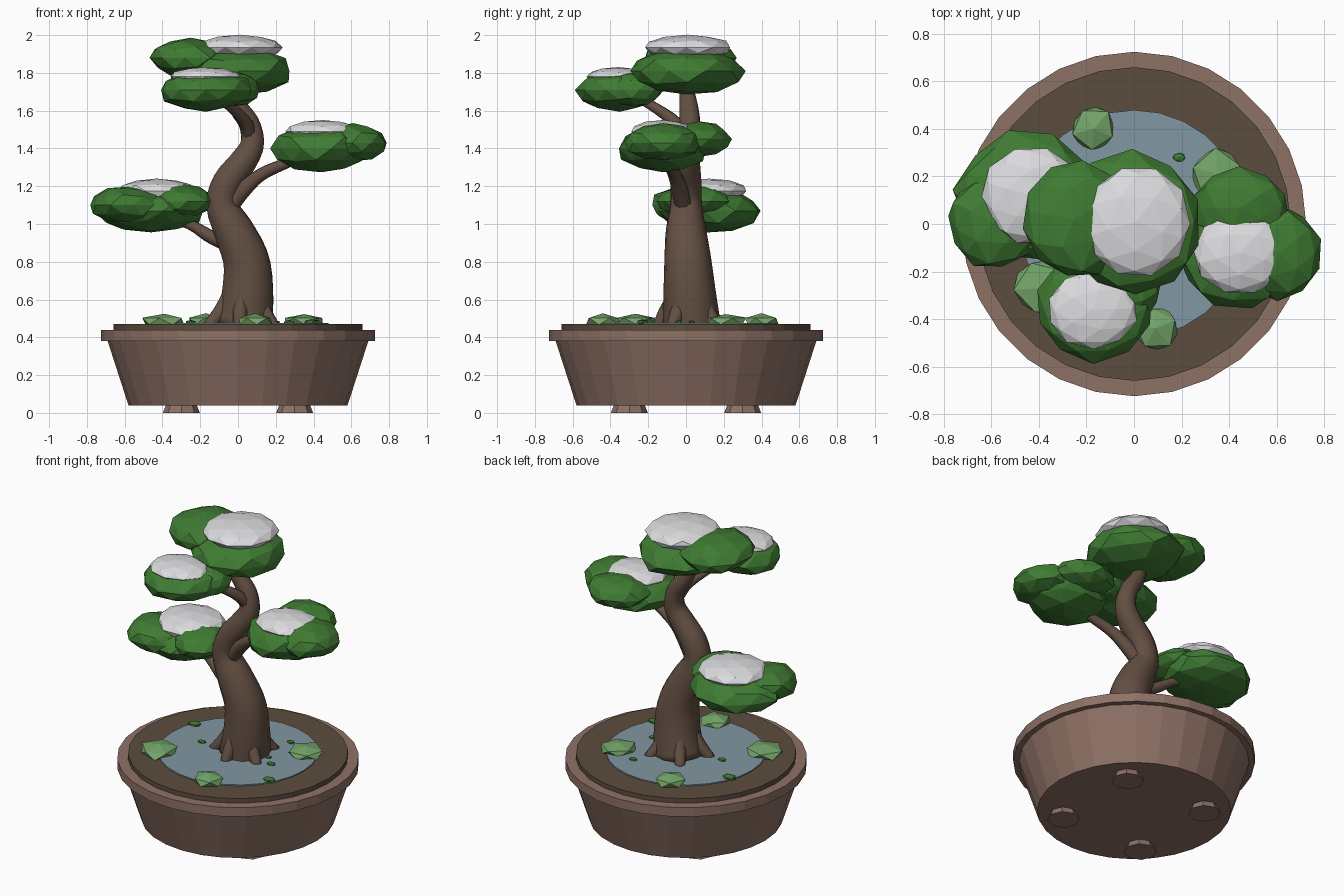
import bpy, bmesh, math, random
from mathutils import Vector

if "Cube" in bpy.data.objects:
    bpy.data.objects.remove(bpy.data.objects["Cube"])

random.seed(4)


def material(name, rgb):
    m = bpy.data.materials.new(name)
    m.diffuse_color = (*rgb, 1)
    m.use_nodes = True
    m.node_tree.nodes["Principled BSDF"].inputs["Base Color"].default_value = m.diffuse_color
    return m


CLAY = material("clay", (0.27, 0.165, 0.13))
SOIL = material("soil", (0.107, 0.072, 0.048))
WATER = material("water", (0.22, 0.31, 0.36))
BARK = material("bark", (0.125, 0.078, 0.055))
LEAF = material("leaf_green", (0.05, 0.2, 0.033))
MOSS = material("moss_green", (0.17, 0.37, 0.14))
SNOW = material("snow", (0.72, 0.72, 0.74))


def finish(bm, name, mat, smooth=False):
    bmesh.ops.recalc_face_normals(bm, faces=bm.faces[:])
    me = bpy.data.meshes.new(name)
    bm.to_mesh(me)
    bm.free()
    me.materials.append(mat)
    for p in me.polygons:
        p.use_smooth = smooth
    ob = bpy.data.objects.new(name, me)
    bpy.context.collection.objects.link(ob)
    return ob


def lathe(name, mat, profile, sides, centre=(0, 0)):
    """Closed solid turned from (radius, z) points, capped at both ends."""
    bm = bmesh.new()
    rings = []
    for r, z in profile:
        rings.append([bm.verts.new((centre[0] + r * math.sin(2 * math.pi * i / sides),
                                    centre[1] + r * math.cos(2 * math.pi * i / sides), z))
                      for i in range(sides)])
    for a, b in zip(rings, rings[1:]):
        for i in range(sides):
            j = (i + 1) % sides
            bm.faces.new((a[i], a[j], b[j], b[i]))
    bm.faces.new(rings[0])
    bm.faces.new(rings[-1])
    return finish(bm, name, mat)


def spline(pts, t):
    """Catmull-Rom sample over tuples of x, y, z, radius."""
    n = len(pts) - 1
    k = min(int(t * n), n - 1)
    u = t * n - k
    p0, p1, p2, p3 = (Vector(pts[min(max(k + d, 0), n)]) for d in (-1, 0, 1, 2))
    return 0.5 * (2 * p1 + (p2 - p0) * u + (2 * p0 - 5 * p1 + 4 * p2 - p3) * u * u
                  + (3 * p1 - p0 - 3 * p2 + p3) * u ** 3)


def tube(name, pts, steps, sides):
    bm = bmesh.new()
    samples = [spline(pts, i / steps) for i in range(steps + 1)]
    rings = []
    side = Vector((1, 0.2, 0))
    for i, s in enumerate(samples):
        tan = (samples[min(i + 1, steps)] - samples[max(i - 1, 0)]).to_3d().normalized()
        side = (side - tan * side.dot(tan)).normalized()
        up = tan.cross(side)
        rings.append([bm.verts.new(s.to_3d() + s.w * (side * math.cos(a) + up * math.sin(a)))
                      for a in (2 * math.pi * k / sides for k in range(sides))])
    for a, b in zip(rings, rings[1:]):
        for k in range(sides):
            j = (k + 1) % sides
            bm.faces.new((a[k], a[j], b[j], b[k]))
    bm.faces.new(rings[0])
    bm.faces.new(rings[-1])
    return finish(bm, name, BARK, True)


def blob(name, mat, centre, radii, detail=2, jitter=0.06):
    """Flattened faceted ball with slightly uneven corners."""
    bm = bmesh.new()
    bmesh.ops.create_icosphere(bm, subdivisions=detail, radius=1)
    turn = random.uniform(0, 6.28)
    for v in bm.verts:
        p = v.co * random.uniform(1 - jitter, 1 + jitter)
        x = p.x * math.cos(turn) - p.y * math.sin(turn)
        y = p.x * math.sin(turn) + p.y * math.cos(turn)
        v.co = Vector((x * radii[0], y * radii[1], p.z * radii[2])) + Vector(centre)
    return finish(bm, name, mat)


# Pot with overhanging rim, soil, water and feet
lathe("pot", CLAY, [(0.58, 0.04), (0.69, 0.38), (0.725, 0.38), (0.725, 0.44), (0.6, 0.44)], 28)
lathe("soil", SOIL, [(0.66, 0.42), (0.66, 0.47)], 28)
lathe("water", WATER, [(0.48, 0.465), (0.48, 0.477)], 28)
for sx in (-1, 1):
    for sy in (-1, 1):
        lathe("foot", CLAY, [(0.098, 0), (0.08, 0.045)], 8, (0.3 * sx, 0.3 * sy))

# Trunk, roots and branches
tube("trunk", [(0.03, 0.03, 0.46, 0.155), (0.05, 0.02, 0.62, 0.14), (0.045, 0.01, 0.8, 0.125),
               (-0.02, 0, 0.96, 0.108), (-0.085, 0, 1.1, 0.085), (-0.055, 0, 1.22, 0.082),
               (0.02, 0, 1.32, 0.075), (0.075, 0.01, 1.42, 0.064), (0.06, 0.02, 1.53, 0.056),
               (0.0, 0.015, 1.62, 0.05), (-0.06, 0.0, 1.74, 0.035)], 32, 14)
for ang, reach in ((195, 0.2), (262, 0.17), (330, 0.19), (50, 0.2), (125, 0.2)):
    c, s = math.cos(math.radians(ang)), math.sin(math.radians(ang))
    tube("root", [(0.03 + 0.09 * c, 0.02 + 0.09 * s, 0.62, 0.03),
                  (0.03 + 0.13 * c, 0.02 + 0.13 * s, 0.53, 0.04),
                  (0.03 + reach * c, 0.02 + reach * s, 0.455, 0.03)], 6, 8)
tube("right_branch", [(-0.07, 0, 1.05, 0.045), (0.02, -0.03, 1.17, 0.045), (0.12, -0.06, 1.26, 0.036),
                      (0.25, -0.09, 1.32, 0.03), (0.4, -0.11, 1.38, 0.025)], 14, 8)
tube("left_branch", [(-0.02, 0.0, 0.88, 0.04), (-0.14, 0.03, 0.93, 0.036),
                     (-0.24, 0.06, 0.99, 0.028), (-0.38, 0.1, 1.05, 0.022)], 10, 8)
tube("front_branch", [(0.07, 0.02, 1.44, 0.04), (0.04, -0.06, 1.54, 0.035),
                      (-0.04, -0.17, 1.62, 0.028), (-0.13, -0.3, 1.69, 0.022)], 10, 8)

# Foliage pads: overlapping lumps with a snow cap on each
PADS = {
    "left": ([((-0.46, 0.12, 1.07), (0.29, 0.27, 0.12)), ((-0.59, 0.01, 1.1), (0.2, 0.2, 0.1)),
              ((-0.29, 0.04, 1.12), (0.17, 0.2, 0.09))],
             ((-0.43, 0.12, 1.175), (0.215, 0.205, 0.065))),
    "right": ([((0.44, -0.12, 1.4), (0.26, 0.24, 0.125)), ((0.61, -0.12, 1.43), (0.18, 0.2, 0.1)),
               ((0.45, 0.07, 1.45), (0.2, 0.17, 0.09))],
              ((0.45, -0.12, 1.49), (0.2, 0.175, 0.06))),
    "front": ([((-0.17, -0.35, 1.71), (0.25, 0.23, 0.11)), ((-0.01, -0.27, 1.71), (0.12, 0.14, 0.09))],
              ((-0.175, -0.36, 1.78), (0.19, 0.165, 0.05))),
    "top": ([((0.0, 0.0, 1.81), (0.285, 0.31, 0.125)), ((-0.25, 0.02, 1.88), (0.22, 0.25, 0.105))],
            ((0.01, 0.01, 1.935), (0.23, 0.235, 0.066))),
}
for side, (lumps, cap) in PADS.items():
    for centre, radii in lumps:
        blob(side + "_foliage", LEAF, centre, radii)
    blob(side + "_snow", SNOW, *cap, jitter=0.02)

# Moss mounds and fallen leaves around the trunk
for x, y, r in ((-0.17, 0.4, 0.1), (0.35, 0.21, 0.115), (-0.39, -0.27, 0.125), (0.09, -0.44, 0.1)):
    blob("moss", MOSS, (x, y, 0.485), (r, r, 0.04), 1, 0.08)
for x, y, r in ((-0.43, 0.16, 0.045), (0.39, -0.23, 0.045), (0.19, 0.28, 0.03),
                (-0.25, -0.02, 0.03), (0.27, -0.04, 0.03), (0.2, 0.03, 0.025)):
    blob("fallen_leaf", LEAF, (x, y, 0.48), (r, r * 0.7, r * 0.4), 1, 0.1)
